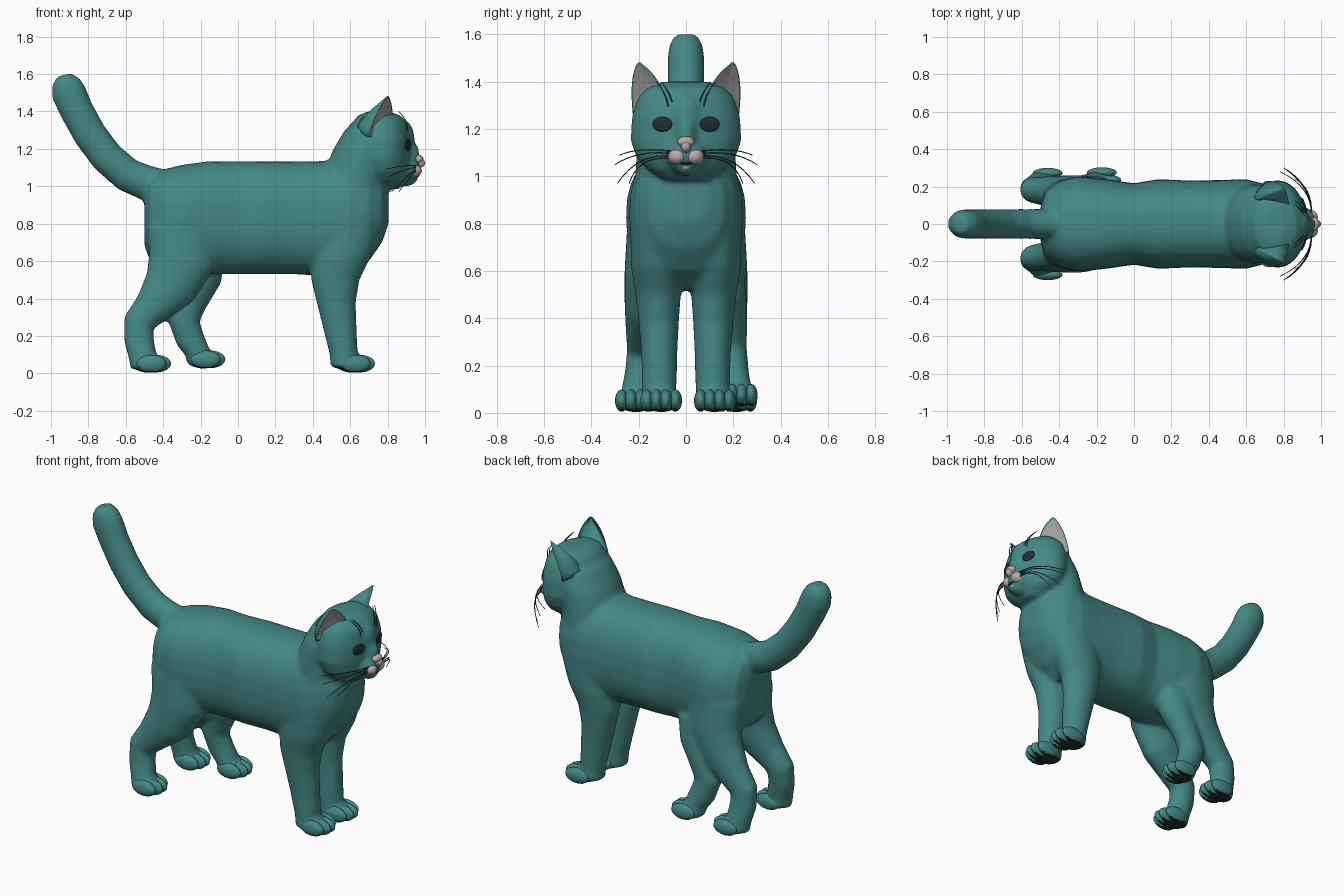
import bpy, bmesh, math
from mathutils import Vector, Matrix
from mathutils.bvhtree import BVHTree

if "Cube" in bpy.data.objects:
    bpy.data.objects.remove(bpy.data.objects["Cube"])


def material(name, rgb):
    m = bpy.data.materials.new(name)
    m.diffuse_color = (*rgb, 1)
    m.use_nodes = True
    m.node_tree.nodes["Principled BSDF"].inputs["Base Color"].default_value = m.diffuse_color
    return m


TEAL = material("teal fur", (0.058, 0.25, 0.24))
GREY = material("ear grey", (0.38, 0.36, 0.36))
PINK = material("pale pink", (0.50, 0.41, 0.40))
DARK = material("dark", (0.015, 0.028, 0.028))
HAIR = material("dark teal hair", (0.02, 0.07, 0.068))


def finish(bm, name, *mats):
    bmesh.ops.recalc_face_normals(bm, faces=bm.faces[:])
    me = bpy.data.meshes.new(name)
    bm.to_mesh(me)
    bm.free()
    me.shade_smooth()
    for m in mats:
        me.materials.append(m)
    ob = bpy.data.objects.new(name, me)
    bpy.context.collection.objects.link(ob)
    return ob


def tube(bm, pts, axis=None, p=2.0, n=28):
    """Loft of (x, y, z, radius in the side plane, radius across y)."""
    rings = []
    for i, (x, y, z, ra, rb) in enumerate(pts):
        a, b = pts[max(i - 1, 0)], pts[min(i + 1, len(pts) - 1)]
        t = Vector(axis) if axis else Vector((b[0] - a[0], 0, b[2] - a[2])).normalized()
        up = t.cross(Vector((0, 1, 0)))
        ring = []
        for k in range(n):
            c, s = math.cos(math.tau * k / n), math.sin(math.tau * k / n)
            u = math.copysign(abs(c) ** (2 / p), c) * ra
            v = math.copysign(abs(s) ** (2 / p), s) * rb
            ring.append(bm.verts.new(Vector((x, y, z)) + up * u + Vector((0, v, 0))))
        rings.append(ring)
    faces = [bm.faces.new(rings[0]), bm.faces.new(rings[-1][::-1])]
    for r, q in zip(rings, rings[1:]):
        faces += [bm.faces.new((r[k], q[k], q[(k + 1) % n], r[(k + 1) % n])) for k in range(n)]
    bmesh.ops.recalc_face_normals(bm, faces=faces)


def ball(bm, c, r, rot=None, seg=20):
    m = Matrix.Translation(c) @ (rot or Matrix()) @ Matrix.Diagonal((*r, 1))
    bmesh.ops.create_uvsphere(bm, u_segments=seg, v_segments=seg // 2 + 2, radius=1, matrix=m)


# Torso, as cross-sections along x: (x, top, bottom, half width)
bm = bmesh.new()
torso = [(-0.50, 0.97, 0.68, 0.10), (-0.47, 1.04, 0.60, 0.18), (-0.40, 1.09, 0.56, 0.23),
         (-0.30, 1.115, 0.54, 0.255), (-0.15, 1.135, 0.53, 0.24), (0, 1.135, 0.53, 0.218),
         (0.13, 1.135, 0.53, 0.24), (0.3, 1.135, 0.53, 0.232), (0.45, 1.135, 0.52, 0.235),
         (0.6, 1.15, 0.52, 0.24), (0.7, 1.12, 0.6, 0.215), (0.77, 1.06, 0.7, 0.16), (0.805, 0.98, 0.8, 0.09)]
tube(bm, [(x, 0, (t + b) / 2, (t - b) / 2, w) for x, t, b, w in torso], axis=(1, 0, 0), p=2.4)

# Neck and head, as cross-sections along z
UP = (0, 0, 1)
tube(bm, [(0.62, 0, 0.85, 0.17, 0.22), (0.625, 0, 1.0, 0.175, 0.215), (0.645, 0, 1.1, 0.175, 0.21),
          (0.68, 0, 1.2, 0.17, 0.21), (0.72, 0, 1.3, 0.15, 0.19), (0.74, 0, 1.36, 0.11, 0.14)], axis=UP)
tube(bm, [(0.80, 0, 0.985, 0.06, 0.09), (0.79, 0, 1.03, 0.115, 0.165), (0.78, 0, 1.08, 0.14, 0.21),
          (0.77, 0, 1.15, 0.155, 0.235), (0.765, 0, 1.25, 0.16, 0.23), (0.76, 0, 1.33, 0.15, 0.205),
          (0.755, 0, 1.375, 0.12, 0.165), (0.75, 0, 1.4, 0.06, 0.10)], axis=UP)
ball(bm, (0.905, 0, 1.09), (0.072, 0.092, 0.068))
ball(bm, (0.91, 0, 1.17), (0.062, 0.045, 0.08))
ball(bm, (0.885, 0, 1.25), (0.06, 0.07, 0.105))
ball(bm, (0.90, 0, 1.04), (0.06, 0.05, 0.04))

# Tail
tube(bm, [(-0.36, 0, 0.99, 0.09, 0.08), (-0.48, 0, 1.015, 0.095, 0.08), (-0.59, 0, 1.06, 0.092, 0.08),
          (-0.70, 0, 1.155, 0.09, 0.08), (-0.79, 0, 1.275, 0.09, 0.078), (-0.86, 0, 1.40, 0.09, 0.078),
          (-0.905, 0, 1.50, 0.094, 0.078), (-0.92, 0, 1.555, 0.078, 0.07), (-0.93, 0, 1.595, 0.04, 0.048)])

# Front and hind legs, both sides, and the additional middle hind leg on +y
for s in (-1, 1):
    tube(bm, [(0.58, s * 0.125, 0.75, 0.17, 0.11), (0.55, s * 0.125, 0.62, 0.16, 0.108),
              (0.52, s * 0.118, 0.5, 0.13, 0.096), (0.525, s * 0.115, 0.38, 0.105, 0.085),
              (0.545, s * 0.113, 0.24, 0.09, 0.076), (0.565, s * 0.113, 0.1, 0.075, 0.073),
              (0.57, s * 0.113, 0.03, 0.075, 0.075)], axis=(0, 0, -1))
    tube(bm, [(-0.29, s * 0.14, 0.78, 0.2, 0.11), (-0.30, s * 0.15, 0.6, 0.18, 0.11),
              (-0.365, s * 0.16, 0.46, 0.145, 0.10), (-0.46, s * 0.175, 0.35, 0.10, 0.08),
              (-0.53, s * 0.18, 0.27, 0.085, 0.07), (-0.53, s * 0.19, 0.18, 0.08, 0.067),
              (-0.51, s * 0.205, 0.09, 0.075, 0.07), (-0.505, s * 0.21, 0.03, 0.07, 0.075)])
tube(bm, [(-0.2, 0.14, 0.65, 0.14, 0.10), (-0.2, 0.165, 0.5, 0.11, 0.09), (-0.25, 0.185, 0.38, 0.085, 0.075),
          (-0.29, 0.19, 0.28, 0.085, 0.067), (-0.255, 0.2, 0.18, 0.078, 0.065), (-0.2, 0.21, 0.09, 0.06, 0.07)])

# Paws: a pad joined with the leg, separate toes for crisp creases
paws = [(0.665, -0.105, 0.052), (0.665, 0.122, 0.052), (-0.425, -0.212, 0.052),
        (-0.425, 0.212, 0.052), (-0.135, 0.215, 0.075)]
toes = bmesh.new()
for x, y, z in paws:
    ball(bm, (x - 0.05, y, z), (0.095, 0.084, 0.05))
    for k in (-1.5, -0.5, 0.5, 1.5):
        ball(toes, (x - 0.025 + (0.012 if abs(k) < 1 else -0.012), y + k * 0.04, z), (0.08, 0.028, 0.047), seg=20)


def dark_soles(me):
    for f in me.polygons:
        if f.center.z < 0.06 and f.normal.z < -0.8:
            f.material_index = 1


dark_soles(finish(toes, "toes", TEAL, DARK).data)

# Fuse everything into one smooth skin
body = finish(bm, "cat_body", TEAL)
rm = body.modifiers.new("fuse", 'REMESH')
rm.mode = 'VOXEL'
rm.voxel_size = 0.013
sm = body.modifiers.new("soften", 'SMOOTH')
sm.factor = 0.5
sm.iterations = 8
bpy.context.view_layer.update()
dg = bpy.context.evaluated_depsgraph_get()
skin = bpy.data.meshes.new_from_object(body.evaluated_get(dg))
body.modifiers.clear()
body.data = skin
skin.materials.clear()
skin.materials.append(TEAL)
skin.materials.append(DARK)
skin.shade_smooth()
dark_soles(skin)
tree = BVHTree.FromPolygons([v.co for v in skin.vertices], [p.vertices[:] for p in skin.polygons])


def on_face(y, z):
    loc, nor, _, _ = tree.ray_cast(Vector((2, y, z)), Vector((-1, 0, 0)))
    return loc, nor


def bend(a, m, b, t):
    return a * (1 - t) ** 2 + m * 2 * t * (1 - t) + b * t * t


# Ears: leaf-shaped rim, rounded back, shallow grey inside
for s, side in ((-1, "right"), (1, "left")):
    V = lambda x, y, z: Vector((x, s * y, z))
    inner, outer, back = V(0.825, 0.095, 1.36), V(0.695, 0.225, 1.265), V(0.63, 0.115, 1.33)
    tip_a, tip_b = V(0.81, 0.182, 1.472), V(0.788, 0.212, 1.468)
    sides = [(inner, V(0.83, 0.125, 1.43), tip_a), (tip_a, V(0.80, 0.2, 1.495), tip_b),
             (tip_b, V(0.735, 0.24, 1.40), outer), (outer, V(0.775, 0.175, 1.25), inner)]
    rim = [bend(a, m, b, k / 6) for a, m, b in sides for k in range(6)]
    mid = sum(rim, Vector()) / len(rim)
    away = (back - mid).normalized()
    bm = bmesh.new()
    layers = [[back + (q - back) * 0.25 + away * 0.012 for q in rim],
              [back + (q - back) * 0.6 + away * 0.015 for q in rim], rim,
              [mid + (q - mid) * 0.9 + away * 0.002 for q in rim],
              [mid + (q - mid) * 0.5 + away * 0.012 for q in rim]]
    rings = [[bm.verts.new(q) for q in layer] for layer in layers]
    n = len(rim)
    bm.faces.new(rings[0])
    bm.faces.new(rings[-1]).material_index = 1
    for j in range(4):
        for k in range(n):
            f = bm.faces.new((rings[j][k], rings[j + 1][k], rings[j + 1][(k + 1) % n], rings[j][(k + 1) % n]))
            f.material_index = 1 if j == 3 else 0
    finish(bm, side + "_ear", TEAL, GREY)

# Eyes: thin dark almonds lying on the face
bm = bmesh.new()
for s in (-1, 1):
    loc, nor = on_face(s * 0.1, 1.22)
    ball(bm, loc, (0.044, 0.032, 0.009), nor.to_track_quat('Z', 'Y').to_matrix().to_4x4())
finish(bm, "eyes", DARK)

# Muzzle pads, chin, nose and mouth line
bm = bmesh.new()
for s in (-1, 1):
    ball(bm, (0.938, s * 0.036, 1.083), (0.045, 0.041, 0.035))
ball(bm, (0.93, 0, 1.04), (0.03, 0.026, 0.018))
finish(bm, "muzzle_pads", PINK)
bm = bmesh.new()
ball(bm, (0.962, 0, 1.145), (0.03, 0.036, 0.025))
ball(bm, (0.97, 0, 1.125), (0.03, 0.022, 0.026))
finish(bm, "nose", PINK)
bm = bmesh.new()
ball(bm, (0.94, 0, 1.056), (0.03, 0.045, 0.009))
finish(bm, "mouth", DARK)

# Whiskers and brow hairs as thin curves
cu = bpy.data.curves.new("whiskers", 'CURVE')
cu.dimensions = '3D'
cu.bevel_depth = 0.0035
cu.bevel_resolution = 1
cu.materials.append(HAIR)


def hair(a, m, b):
    sp = cu.splines.new('POLY')
    sp.points.add(8)
    for k in range(9):
        sp.points[k].co = (*bend(Vector(a), Vector(m), Vector(b), k / 8), 1)
        sp.points[k].radius = 1 - 0.06 * k


for s in (-1, 1):
    for z0, z1, y1, x1 in ((1.105, 1.09, 0.28, 0.78), (1.095, 1.05, 0.30, 0.80),
                           (1.085, 0.97, 0.29, 0.82), (1.075, 0.97, 0.24, 0.86)):
        hair((0.95, s * 0.05, z0), (0.95, s * 0.2, z0 + 0.02), (x1, s * y1, z1))
    for y in (0.055, 0.075):
        hair((0.90, s * y, 1.28), (0.92, s * y, 1.34), (0.86, s * (y + 0.05), 1.40))
bpy.context.collection.objects.link(bpy.data.objects.new("whiskers", cu))
